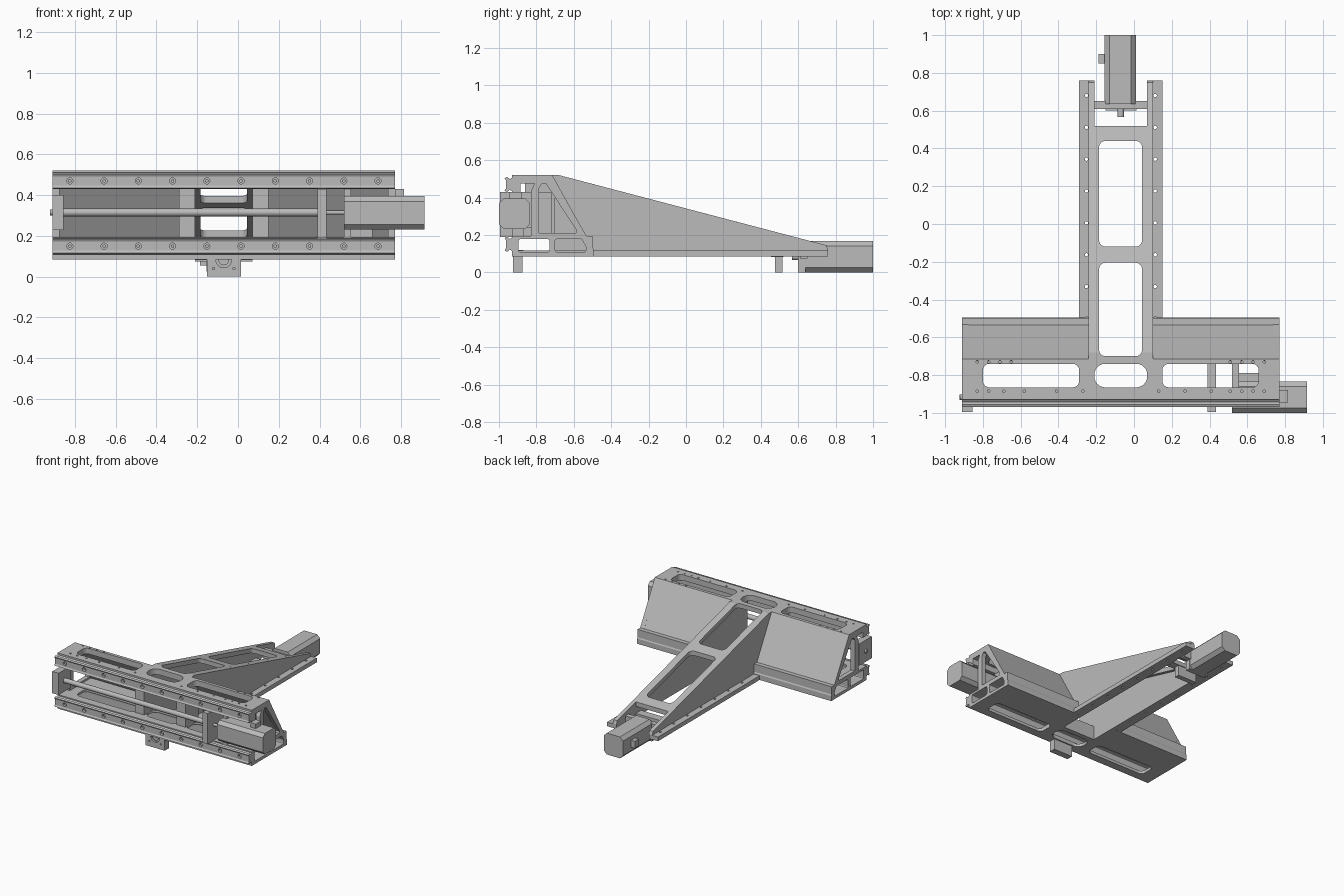
import bpy
import bmesh
from mathutils import Matrix, Vector

if "Cube" in bpy.data.objects:
    bpy.data.objects.remove(bpy.data.objects["Cube"], do_unlink=True)

grey = bpy.data.materials.new("machined grey")
grey.use_nodes = True
grey.diffuse_color = (0.5, 0.5, 0.5, 1)
grey.node_tree.nodes["Principled BSDF"].inputs["Base Color"].default_value = (0.5, 0.5, 0.5, 1)


def finish(name, bm):
    bmesh.ops.recalc_face_normals(bm, faces=bm.faces)
    mesh = bpy.data.meshes.new(name)
    bm.to_mesh(mesh)
    bm.free()
    mesh.materials.append(grey)
    ob = bpy.data.objects.new(name, mesh)
    bpy.context.collection.objects.link(ob)
    return ob


def box(name, x, y, z, round_axis=None, radius=0.0, segments=6):
    """Box from (min, max) pairs; edges along round_axis may be rounded."""
    bm = bmesh.new()
    bmesh.ops.create_cube(bm, size=1)
    for v in bm.verts:
        v.co = Vector([lo + (c + 0.5) * (hi - lo) for c, (lo, hi) in zip(v.co, (x, y, z))])
    if round_axis is not None:
        edges = [e for e in bm.edges
                 if abs((e.verts[0].co - e.verts[1].co).normalized()[round_axis]) > 0.9]
        bmesh.ops.bevel(bm, geom=edges, offset=radius, segments=segments,
                        profile=0.5, affect='EDGES')
    return finish(name, bm)


def prism(name, profile, x):
    """Extrude a (y, z) profile along x."""
    bm = bmesh.new()
    face = bm.faces.new([bm.verts.new((x[0], y, z)) for y, z in profile])
    new = bmesh.ops.extrude_face_region(bm, geom=[face])["geom"]
    bmesh.ops.translate(bm, vec=(x[1] - x[0], 0, 0),
                        verts=[g for g in new if isinstance(g, bmesh.types.BMVert)])
    return finish(name, bm)


def rods(name, centres, axis, radius, length, segments=16):
    """One mesh of equal cylinders along an axis (0, 1 or 2)."""
    turn = (Matrix.Rotation(1.5708, 4, 'Y'), Matrix.Rotation(1.5708, 4, 'X'), Matrix())[axis]
    bm = bmesh.new()
    for c in centres:
        bmesh.ops.create_cone(bm, cap_ends=True, segments=segments, radius1=radius,
                              radius2=radius, depth=length,
                              matrix=Matrix.Translation(c) @ turn)
    return finish(name, bm)


def smooth(ob):
    bpy.ops.object.select_all(action='DESELECT')
    ob.select_set(True)
    bpy.context.view_layer.objects.active = ob
    bpy.ops.object.shade_smooth_by_angle(angle=0.6)
    return ob


def cut(ob, *cutters):
    """Subtract the cutters and remove them."""
    bpy.context.view_layer.objects.active = ob
    for c in cutters:
        c.hide_render = True
        mod = ob.modifiers.new("cut", 'BOOLEAN')
        mod.operation, mod.solver, mod.object = 'DIFFERENCE', 'EXACT', c
        bpy.ops.object.modifier_apply(modifier=mod.name)
        bpy.data.objects.remove(c, do_unlink=True)
    return ob


BEAM = (-0.91, 0.77)
MID = -0.07                     # centre line of the tail
WINDOWS = ((-0.80, -0.29, 0.035), (-0.21, 0.07, 0.058), (0.15, 0.66, 0.035))


def windows(z):
    return [box("cutter", (a, b), (-0.865, -0.74), z, 2, r) for a, b, r in WINDOWS]


# Cross beam: top plate with a front lip, windows and screw holes
top = prism("beam_top_plate", [(-0.93, 0.43), (-0.93, 0.52), (-0.715, 0.52), (-0.735, 0.475),
                               (-0.885, 0.475), (-0.885, 0.43)], BEAM)
back_holes = [(x, -0.73, 0.52) for x in (-0.83, -0.77, -0.71, -0.65, 0.51, 0.57, 0.63, 0.69)]
front_holes = [(x, -0.885, 0.52) for x in (-0.83, -0.77, -0.69, -0.58, -0.41, -0.27, 0.13,
                                           0.27, 0.41, 0.51, 0.57, 0.63, 0.69)]
cut(top, *windows((0.4, 0.6)), rods("cutter", back_holes + front_holes, 2, 0.007, 0.04, 10))

# Cross beam: hollow base with two channels running along it
base = box("beam_base", BEAM, (-0.93, -0.50), (0.085, 0.195))
cut(base,
    box("cutter", (-1, 1), (-0.895, -0.73), (0.108, 0.178), 0, 0.01, 2),
    box("cutter", (-1, 1), (-0.70, -0.535), (0.108, 0.178), 0, 0.01, 2),
    *windows((0, 0.3)),
    box("cutter", (MID - 0.14, MID + 0.14), (-0.70, -0.4), (0, 0.3)))

# Sloping back panels either side of the tail
slope = [(-0.715, 0.52), (-0.495, 0.125), (-0.495, 0.085), (-0.525, 0.085),
         (-0.525, 0.12), (-0.735, 0.48)]
prism("right_back_panel", slope, (BEAM[0], -0.23))
prism("left_back_panel", slope, (0.09, BEAM[1]))

# Gusset plates that close the beam ends, each with a triangular opening
for name, x in (("right_end_gusset", (-0.91, -0.875)), ("left_end_gusset", (0.735, 0.77))):
    plate = prism(name, [(-0.83, 0.19), (-0.83, 0.43), (-0.80, 0.50), (-0.715, 0.515),
                         (-0.53, 0.19)], x)
    cut(plate, prism("cutter", [(-0.785, 0.21), (-0.785, 0.45), (-0.77, 0.475), (-0.75, 0.475),
                                (-0.585, 0.225), (-0.59, 0.21)], (-1, 1)))

# Columns between the windows
for name, x in (("right_column", (-0.29, -0.21)), ("left_column", (0.07, 0.15))):
    box(name, x, (-0.86, -0.70), (0.18, 0.48))

# Dovetail guide rails with counterbored bolts
rail = [(-0.925, 0.0), (-0.925, 0.08), (-0.942, 0.068), (-0.955, 0.08), (-0.97, 0.074),
        (-0.963, 0.062), (-0.963, 0.018), (-0.97, 0.006), (-0.955, 0.0), (-0.942, 0.012)]
for name, z in (("upper", 0.43), ("lower", 0.11)):
    centres = [(-0.825 + 0.168 * i, -0.96, z + 0.04) for i in range(10)]
    ob = prism(name + "_guide_rail", [(y, z + h) for y, h in rail], BEAM)
    cut(ob, rods("cutter", centres, 1, 0.015, 0.03))
    rods(name + "_rail_bolts", [(x, -0.948, h) for x, y, h in centres], 1, 0.009, 0.012, 6)

# Cross drive: bearing brackets, screw, coupling and motor
AXIS_Y, AXIS_Z = -0.918, 0.315
box("screw_end_bracket", (-0.91, -0.855), (-0.995, -0.84), (0.23, 0.40))
rods("screw_end_tip", [(-0.915, AXIS_Y, AXIS_Z)], 0, 0.015, 0.015)
box("screw_bearing_bracket", (0.39, 0.435), (-0.995, -0.72), (0.19, 0.43))
box("motor_bracket", (0.52, 0.555), (-0.93, -0.72), (0.19, 0.43))
smooth(rods("cross_screw", [(-0.235, AXIS_Y, AXIS_Z)], 0, 0.019, 1.25, 24))
smooth(rods("cross_coupling", [(0.475, AXIS_Y, AXIS_Z)], 0, 0.011, 0.1, 24))
box("cross_motor", (0.52, 0.915), (-1.0, -0.835), (0.232, 0.395), 0, 0.025, 1)
box("cross_motor_plug", (0.77, 0.815), (-0.945, -0.88), (0.38, 0.43))
box("cross_motor_cover", (0.555, 0.66), (-0.87, -0.79), (0.19, 0.24))

# Tail: tapering side walls on flanges
wall = [(-0.72, 0.085), (-0.72, 0.52), (-0.68, 0.52), (0.75, 0.145), (0.76, 0.12), (0.76, 0.085)]
for side, wx, fx in (("right", (-0.24, -0.21), (-0.29, -0.23)), ("left", (0.07, 0.10), (0.09, 0.15))):
    prism("tail_" + side + "_wall", wall, wx)
    flange = box("tail_" + side + "_flange", fx, (-0.93, 0.76), (0.085, 0.118))
    x = MID + (-0.182 if side == "right" else 0.182)
    cut(flange, rods("cutter", [(x, -0.5 + 0.1686 * i, 0.1) for i in range(8)], 2, 0.009, 0.1, 10))


# Tail: sloping top plate with two windows
def height(y):
    return 0.52 - 0.2622 * (y + 0.68)


deck = prism("tail_top_plate", [(-0.72, 0.485), (-0.72, 0.52), (-0.68, 0.52), (0.52, height(0.52)),
                                (0.52, height(0.52) - 0.035), (-0.68, 0.485)], (-0.21, 0.07))
cut(deck, box("cutter", (-0.185, 0.043), (-0.70, -0.205), (0, 1), 2, 0.035),
    box("cutter", (-0.185, 0.043), (-0.12, 0.44), (0, 1), 2, 0.035))

# Tail drive: cross bars, bearing blocks, coupling and motor
box("tail_front_bar", (-0.21, 0.07), (-0.93, -0.87), (0.085, 0.12))
box("tail_middle_bar", (-0.21, 0.07), (0.455, 0.52), (0.082, 0.115))
box("tail_motor_bar", (-0.21, 0.07), (0.61, 0.65), (0.075, 0.145))
block = box("tail_front_bearing_block", (-0.152, 0.014), (-0.925, -0.875), (0, 0.11))
corners = [(MID + sx * 0.05, -0.925, 0.08 + sz) for sx in (-1, 1) for sz in (-0.04, 0.015)]
cut(block, rods("cutter", [(MID, -0.925, 0.082)], 1, 0.038, 0.03, 24),
    rods("cutter", corners, 1, 0.006, 0.03, 10))
smooth(rods("front_bearing", [(MID, -0.912, 0.082)], 1, 0.026, 0.016, 24))
box("tail_rear_bearing_block", (-0.152, 0.014), (0.475, 0.515), (0, 0.11))
box("tail_motor_mount", (-0.152, 0.014), (0.60, 0.64), (0, 0.085))
smooth(rods("tail_coupling", [(MID, 0.61, 0.082)], 1, 0.017, 0.085, 24))
box("tail_motor", (-0.155, 0.011), (0.635, 1.0), (0, 0.167), 1, 0.026, 1)
box("tail_motor_plug", (-0.187, -0.15), (0.85, 0.90), (0.055, 0.11))
